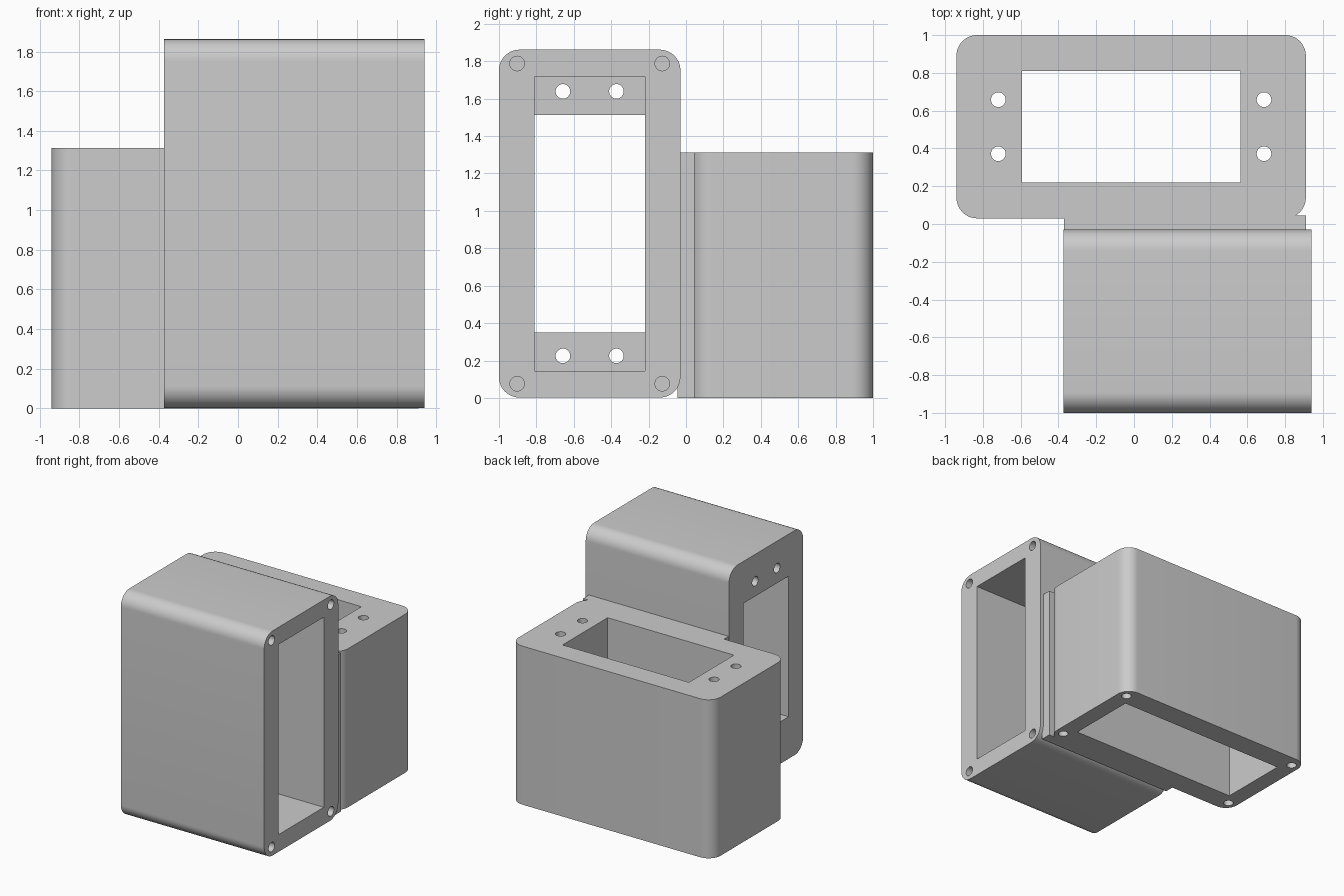
import bpy, bmesh, math
from mathutils import Matrix, Vector

if "Cube" in bpy.data.objects:
    bpy.data.objects.remove(bpy.data.objects["Cube"])

grey = bpy.data.materials.new("light grey plastic")
grey.diffuse_color = (0.6, 0.6, 0.6, 1)
grey.use_nodes = True
grey.node_tree.nodes["Principled BSDF"].inputs["Base Color"].default_value = (0.6, 0.6, 0.6, 1)

LENGTH, WIDTH, DEPTH = 1.86, 0.97, 1.313
PLATE = 0.35            # thickness of the end plate
INNER = DEPTH - PLATE   # depth of the open pocket


def add_box(bm, lo, hi):
    lo, hi = Vector(lo), Vector(hi)
    size = Matrix.Diagonal((*(hi - lo), 1))
    return bmesh.ops.create_cube(bm, size=1, matrix=Matrix.Translation((lo + hi) / 2) @ size)["verts"]


def add_hole(bm, x, y, z0, z1, radius):
    bmesh.ops.create_cone(bm, cap_ends=True, segments=32, radius1=radius, radius2=radius,
                          depth=z1 - z0, matrix=Matrix.Translation((x, y, (z0 + z1) / 2)))


def make_object(name, bm):
    mesh = bpy.data.meshes.new(name)
    bm.to_mesh(mesh)
    bm.free()
    mesh.materials.append(grey)
    obj = bpy.data.objects.new(name, mesh)
    bpy.context.collection.objects.link(obj)
    return obj


def activate(obj):
    bpy.ops.object.select_all(action="DESELECT")
    obj.select_set(True)
    bpy.context.view_layer.objects.active = obj


def cut(obj, bm):
    cutter = make_object("cutter", bm)
    cutter.hide_render = True
    mod = obj.modifiers.new("cut", "BOOLEAN")
    mod.operation, mod.solver, mod.object = "DIFFERENCE", "EXACT", cutter
    activate(obj)
    bpy.ops.object.modifier_apply(modifier=mod.name)
    bpy.data.objects.remove(cutter)


def make_housing(name):
    # Block with four rounded long edges, open end at z = 0
    bm = bmesh.new()
    add_box(bm, (-LENGTH / 2, -WIDTH / 2, 0), (LENGTH / 2, WIDTH / 2, DEPTH))
    upright = [e for e in bm.edges if abs(e.verts[0].co.z - e.verts[1].co.z) > 0.5]
    bmesh.ops.bevel(bm, geom=upright, offset=0.11, segments=12, profile=0.5, affect="EDGES")
    obj = make_object(name, bm)

    # Wide pocket from the open end
    bm = bmesh.new()
    add_box(bm, (-0.787, -0.295, -0.1), (0.787, 0.295, INNER))
    cut(obj, bm)

    # Narrower window through the end plate
    bm = bmesh.new()
    add_box(bm, (-0.582, -0.295, INNER - 0.1), (0.582, 0.295, DEPTH + 0.1))
    cut(obj, bm)

    # Screw holes through the plate and blind holes in the open rim
    bm = bmesh.new()
    for sx in (-1, 1):
        for sy in (-1, 1):
            add_hole(bm, sx * 0.707, sy * 0.143, INNER - 0.1, DEPTH + 0.1, 0.039)
            add_hole(bm, sx * 0.856, sy * 0.388, -0.1, 0.3, 0.039)
    cut(obj, bm)

    activate(obj)
    bpy.ops.object.shade_smooth_by_angle(angle=math.radians(30))
    return obj


# Upright housing, open at the bottom
back = make_housing("back_housing")
back.location = (-0.015, 0.515, 0)
back.scale.x = 1.85 / LENGTH

# Sideways housing, open to the left
front = make_housing("front_housing")
front.rotation_euler.y = -math.pi / 2
front.location = (0.94, -0.515, 0.932)

# Strip joining the two housings
bm = bmesh.new()
add_box(bm, (-0.37, -0.045, 0), (0.91, 0.045, 1.313))
make_object("joining_strip", bm)
